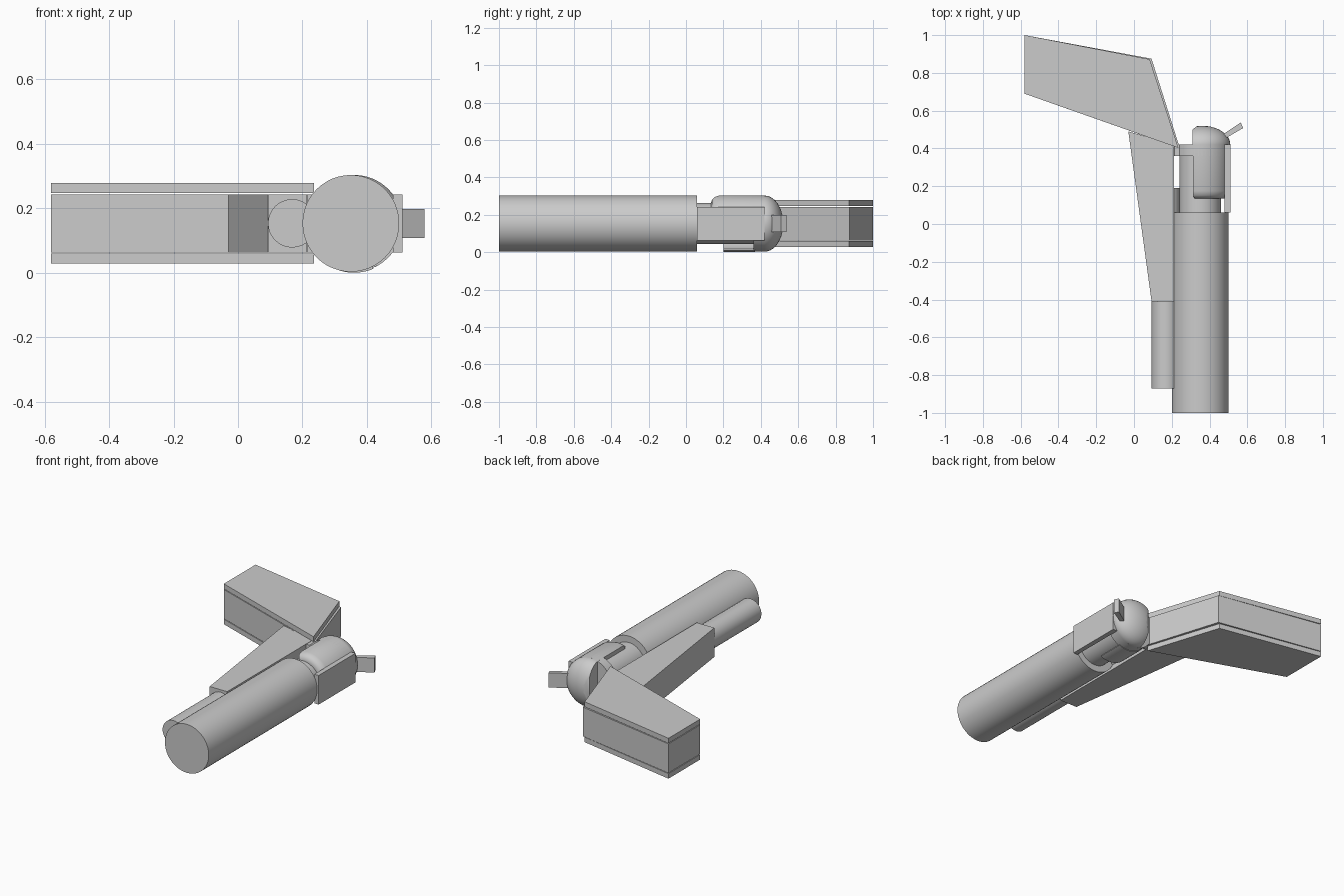
import bpy, bmesh, math
from mathutils import Vector

if "Cube" in bpy.data.objects:
    bpy.data.objects.remove(bpy.data.objects["Cube"])

Z = 0.153  # height of the gun's centre plane


def finish(name, bm, smooth=False):
    bmesh.ops.recalc_face_normals(bm, faces=bm.faces)
    me = bpy.data.meshes.new(name)
    bm.to_mesh(me)
    bm.free()
    ob = bpy.data.objects.new(name, me)
    bpy.context.collection.objects.link(ob)
    if smooth:
        bpy.ops.object.select_all(action='DESELECT')
        ob.select_set(True)
        bpy.context.view_layer.objects.active = ob
        bpy.ops.object.shade_smooth_by_angle(angle=math.radians(35))
    return ob


def slab(name, pts, z0, z1):
    """Extrude an outline drawn in the top view."""
    bm = bmesh.new()
    f = bm.faces.new([bm.verts.new((x, y, z0)) for x, y in pts])
    r = bmesh.ops.extrude_face_region(bm, geom=[f])
    vs = [g for g in r['geom'] if isinstance(g, bmesh.types.BMVert)]
    bmesh.ops.translate(bm, verts=vs, vec=(0, 0, z1 - z0))
    return finish(name, bm)


def tube(name, x, r, y0, y1, seg=48):
    """Solid cylinder lying along y."""
    bm = bmesh.new()
    bmesh.ops.create_cone(bm, cap_ends=True, segments=seg, radius1=r, radius2=r, depth=y1 - y0)
    for v in bm.verts:
        v.co = Vector((x + v.co.x, (y0 + y1) / 2 + v.co.z, Z + v.co.y))
    return finish(name, bm, True)


def shell(name, x, outer, inner_r, a0, a1, seg=20):
    """Sweep a closed (y, radius) section through part of a turn about the bore."""
    sec = outer + [(outer[-1][0], inner_r), (outer[0][0], inner_r)]
    bm = bmesh.new()
    rings = []
    for i in range(seg + 1):
        a = math.radians(a0 + (a1 - a0) * i / seg)
        rings.append([bm.verts.new((x + r * math.cos(a), y, Z + r * math.sin(a))) for y, r in sec])
    n = len(sec)
    for p, q in zip(rings, rings[1:]):
        for k in range(n):
            bm.faces.new((p[k], p[(k + 1) % n], q[(k + 1) % n], q[k]))
    bm.faces.new(rings[0])
    bm.faces.new(rings[-1])
    return finish(name, bm, True)


# Barrels and receiver
tube("main_barrel", 0.35, 0.15, -1.0, 0.06)
tube("under_barrel", 0.168, 0.075, -0.87, 0.19, 32)
tube("receiver_tube", 0.35, 0.11, 0.05, 0.37)
tube("breech_disc", 0.36, 0.15, 0.36, 0.42)

# Stock and grip with a panel on each side
slab("fore_stock", [(-0.03, 0.49), (0.093, -0.41), (0.213, -0.41), (0.213, 0.42)], Z - 0.09, Z + 0.09)
slab("grip_core", [(-0.58, 1.0), (-0.58, 0.69), (0.243, 0.40), (0.093, 0.875)], Z - 0.09, Z + 0.09)
for side, s in (("upper", 1), ("lower", -1)):
    z0, z1 = sorted((Z + s * 0.094, Z + s * 0.125))
    slab(side + "_grip_panel", [(-0.58, 1.0), (-0.58, 0.69), (0.235, 0.403), (0.083, 0.872)], z0, z1)

# Top strap and breech block joining receiver to grip
slab("top_strap", [(0.48, 0.06), (0.51, 0.06), (0.51, 0.40), (0.48, 0.40)], Z - 0.09, Z + 0.09)
slab("breech_block", [(0.215, 0.36), (0.51, 0.36), (0.51, 0.42), (0.215, 0.42)], Z - 0.09, Z + 0.09)

# Curved shroud plates around the receiver
shell("upper_shroud", 0.36, [(0.135, 0.115), (0.14, 0.13), (0.152, 0.142), (0.175, 0.15), (0.42, 0.15)],
      0.105, 1, 109)
shell("lower_shroud", 0.36, [(0.20, 0.153), (0.37, 0.153)], 0.142, 225, 293)

# Rounded rear cap, trimmed flat on the grip side
bm = bmesh.new()
bmesh.ops.create_uvsphere(bm, u_segments=40, v_segments=20, radius=0.15)
for v in bm.verts:
    c = v.co.copy()
    v.co = Vector((0.36 + c.x, 0.42 + c.z * 0.1 / 0.15, Z + c.y))
for co, no in (((0.31, 0, 0), (-1, 0, 0)), ((0, 0.415, 0), (0, -1, 0)),
               ((0.325, 0.512, 0), (-0.6, 0.8, 0))):
    bmesh.ops.bisect_plane(bm, geom=bm.verts[:] + bm.edges[:] + bm.faces[:],
                           plane_co=co, plane_no=no, clear_outer=True)
    bmesh.ops.holes_fill(bm, edges=[e for e in bm.edges if e.is_boundary])
finish("rear_cap", bm, True)

# Hammer spur
slab("hammer_spur", [(0.42, 0.44), (0.435, 0.425), (0.578, 0.508), (0.565, 0.537)], Z - 0.045, Z + 0.045)
